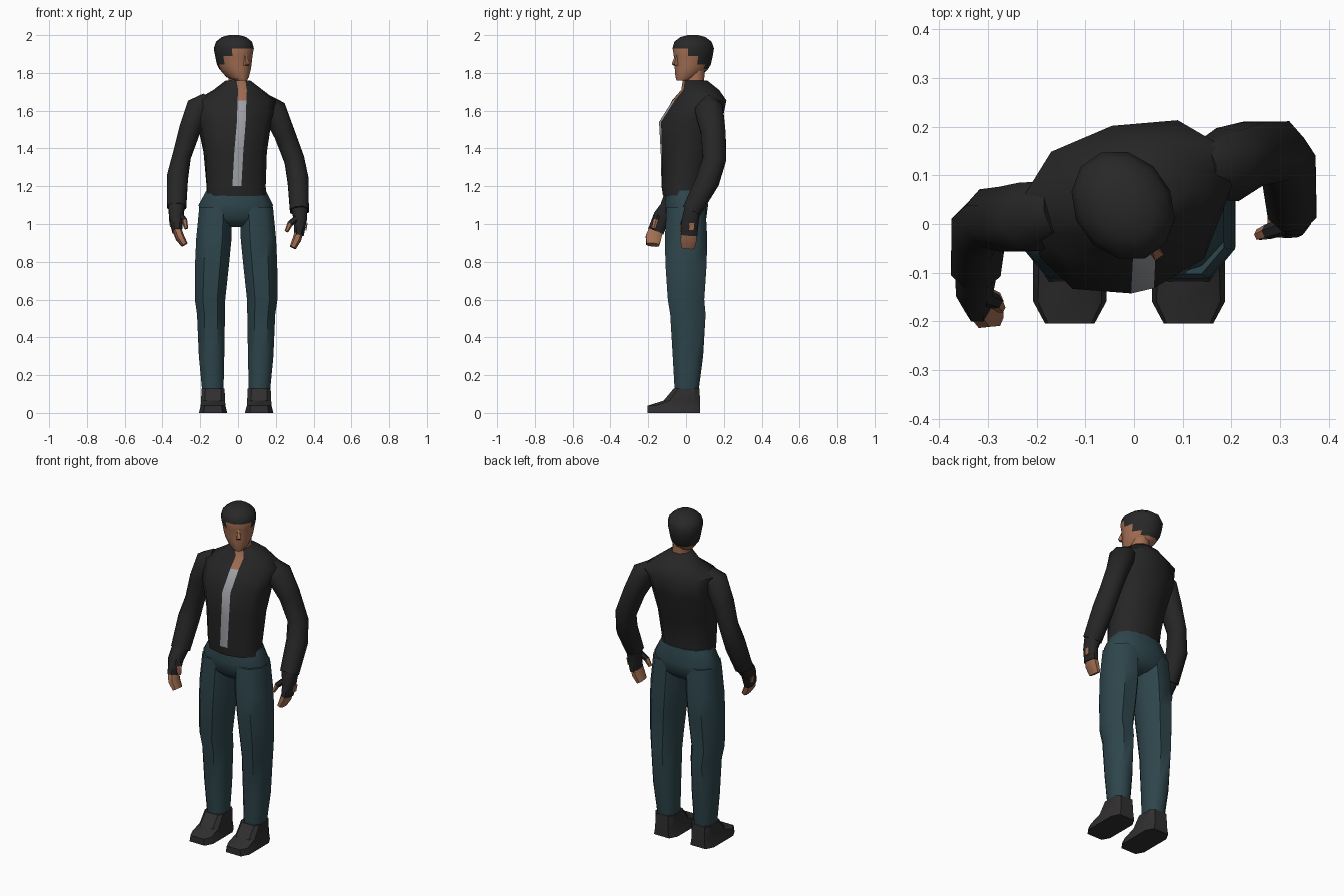
import bpy, bmesh, math
from mathutils import Vector, Matrix


def mat(name, r, g, b):
    m = bpy.data.materials.new(name)
    m.diffuse_color = (r, g, b, 1)
    return m


BLACK = mat("black cloth", 0.019, 0.019, 0.019)
HAIR = mat("dark hair", 0.021, 0.021, 0.021)
SHOE = mat("shoe leather", 0.03, 0.028, 0.028)
TEAL = mat("teal denim", 0.027, 0.060, 0.071)
SKIN = mat("skin", 0.36, 0.155, 0.085)
GREY = mat("grey shirt", 0.36, 0.37, 0.40)


def spow(v, p):
    return math.copysign(abs(v) ** p, v)


def loft(name, rings, mats, sides=8, angles=None, power=1.0, along=False,
         front=None, rule=None, smooth=50):
    """Skin rings of (x, y, z, rx, ry[, twist]); along=True turns them to the path."""
    if angles is None:
        angles = [(k + 0.5) * 360 / sides for k in range(sides)]
    bm = bmesh.new()
    loops = []
    for i, r in enumerate(rings):
        c = Vector(r[:3])
        rot = Matrix.Rotation(math.radians(r[5] if len(r) > 5 else 0), 3, 'Z')
        u, v = rot @ Vector((1, 0, 0)), rot @ Vector((0, 1, 0))
        if along:
            a, b = rings[max(i - 1, 0)], rings[min(i + 1, len(rings) - 1)]
            t = (Vector(b[:3]) - Vector(a[:3])).normalized()
            u = (u - t * u.dot(t)).normalized()
            v = t.cross(u)
        loop = []
        for k, deg in enumerate(angles):
            s, q = math.sin(math.radians(deg)), -math.cos(math.radians(deg))
            px = r[3] * spow(s, power)
            if front and k in (0, len(angles) - 1):
                px = math.copysign(front, s)
            loop.append(bm.verts.new(c + u * px + v * r[4] * spow(q, power)))
        loops.append(loop)
    n = len(angles)
    for a, b in zip(loops, loops[1:]):
        for k in range(n):
            bm.faces.new((a[k], a[(k + 1) % n], b[(k + 1) % n], b[k]))
    bm.faces.new(loops[0])
    bm.faces.new(loops[-1])
    bmesh.ops.recalc_face_normals(bm, faces=bm.faces)
    if rule:
        for f in bm.faces:
            f.material_index = rule(f.calc_center_median())
    me = bpy.data.meshes.new(name)
    bm.to_mesh(me)
    bm.free()
    for m in mats:
        me.materials.append(m)
    ob = bpy.data.objects.new(name, me)
    bpy.context.collection.objects.link(ob)
    bpy.ops.object.select_all(action='DESELECT')
    ob.select_set(True)
    bpy.context.view_layer.objects.active = ob
    bpy.ops.object.shade_smooth_by_angle(angle=math.radians(smooth))
    return ob


# Jacket, twisted so the +x shoulder is further back; narrow front strip is the shirt
jacket = loft("jacket", [
    (-0.008, -0.010, 1.15, 0.162, 0.113, 0),
    (-0.010, -0.015, 1.20, 0.160, 0.115, 2),
    (-0.015, 0.005, 1.38, 0.168, 0.138, 8),
    (-0.020, 0.025, 1.54, 0.195, 0.168, 13),
    (-0.012, 0.068, 1.655, 0.215, 0.138, 14),
    (0.000, 0.075, 1.71, 0.130, 0.098, 14),
    (0.000, 0.050, 1.76, 0.064, 0.064, 14)],
    [BLACK, GREY, SKIN], angles=[8, 42, 75, 105, 145, 180, 215, 255, 285, 318, 352],
    power=0.85, front=0.024)
for p in jacket.data.polygons:
    # the front strip is the face joining the first and last points of each ring
    ks = {v % 11 for v in p.vertices}
    if ks == {0, 10} and p.center.z > 1.18:
        p.material_index = 2 if p.center.z > 1.64 else 1

# Neck
loft("neck", [(0, 0.05, 1.68, 0.055, 0.055), (0, 0.045, 1.75, 0.052, 0.054),
              (-0.01, 0.045, 1.83, 0.055, 0.06)], [SKIN])

# Head built facing forward, then turned toward +x
head = loft("head", [
    (0, -0.060, 1.760, 0.028, 0.040), (0, -0.032, 1.777, 0.052, 0.072),
    (0, -0.008, 1.820, 0.076, 0.097), (0, 0.000, 1.845, 0.084, 0.106),
    (0, 0.004, 1.890, 0.092, 0.113), (0, 0.004, 1.930, 0.100, 0.119),
    (0, 0.002, 1.965, 0.090, 0.107), (0, 0.002, 1.990, 0.060, 0.072),
    (0, 0.002, 2.000, 0.025, 0.030)], [SKIN, HAIR], sides=12,
    rule=lambda c: int(c.z > 1.93 or (c.z > 1.83 and c.y > 0.0)
                       or (c.z > 1.89 and c.y > -0.06)))
nose = loft("nose", [(0, -0.100, 1.838, 0.016, 0.022), (0, -0.110, 1.848, 0.016, 0.024),
                     (0, -0.100, 1.895, 0.008, 0.012)], [SKIN], sides=4)
for ob in (head, nose):
    ob.location = (-0.02, 0.035, 0)
    ob.rotation_euler.z = math.radians(35)

# Hips
loft("hips", [(-0.010, 0.000, 0.985, 0.120, 0.060), (-0.012, 0.002, 1.03, 0.185, 0.108),
              (-0.012, 0.002, 1.10, 0.203, 0.118), (-0.010, 0.000, 1.19, 0.155, 0.104)],
     [TEAL], sides=12, power=0.85)

# Legs and shoes, mirrored about x = -0.01
LEG = [(0.123, 0.003, 0.11, 0.060, 0.067), (0.130, 0.010, 0.30, 0.072, 0.086),
       (0.133, 0.010, 0.52, 0.079, 0.100), (0.138, 0.000, 0.60, 0.086, 0.103),
       (0.128, 0.000, 0.78, 0.096, 0.116), (0.118, 0.000, 0.92, 0.100, 0.120),
       (0.108, 0.000, 1.09, 0.093, 0.110)]
FOOT = [(0.122, -0.065, 0.000, 0.078, 0.145), (0.122, -0.065, 0.038, 0.068, 0.145),
        (0.122, -0.022, 0.065, 0.066, 0.100), (0.122, 0.003, 0.130, 0.063, 0.070)]
for side, s in (("left", -1), ("right", 1)):
    flip = lambda rows: [(s * r[0] - 0.01,) + r[1:] for r in rows]
    loft(side + "_leg", flip(LEG), [TEAL], sides=8, power=0.85)
    loft(side + "_shoe", flip(FOOT), [SHOE], sides=8, power=0.45, smooth=30)

# Sleeves, gloves, fingers and thumbs follow a path for each arm
ARMS = {
    "left": dict(
        sleeve=[(-0.160, 0.030, 1.645, 0.050, 0.060), (-0.212, 0.015, 1.615, 0.068, 0.075),
                (-0.255, 0.010, 1.50, 0.062, 0.072), (-0.298, 0.012, 1.36, 0.053, 0.064),
                (-0.320, -0.015, 1.25, 0.060, 0.066), (-0.325, -0.088, 1.09, 0.055, 0.054)],
        glove=[(-0.325, -0.085, 1.10, 0.046, 0.046), (-0.328, -0.130, 1.04, 0.040, 0.046),
               (-0.322, -0.160, 0.96, 0.027, 0.046)],
        fingers=[(-0.323, -0.158, 0.97, 0.024, 0.040), (-0.308, -0.172, 0.93, 0.024, 0.044),
                 (-0.283, -0.176, 0.89, 0.018, 0.036)],
        thumb=[(-0.310, -0.150, 1.05, 0.018, 0.018), (-0.284, -0.160, 1.02, 0.016, 0.016),
               (-0.274, -0.172, 0.975, 0.010, 0.012)]),
    "right": dict(
        sleeve=[(0.140, 0.110, 1.640, 0.050, 0.060), (0.192, 0.122, 1.600, 0.070, 0.080),
                (0.245, 0.145, 1.48, 0.060, 0.070), (0.298, 0.150, 1.34, 0.058, 0.066),
                (0.318, 0.115, 1.23, 0.060, 0.068), (0.325, 0.030, 1.07, 0.054, 0.055)],
        glove=[(0.325, 0.035, 1.08, 0.046, 0.046), (0.330, 0.022, 1.02, 0.036, 0.048),
               (0.322, 0.016, 0.94, 0.027, 0.047)],
        fingers=[(0.322, 0.016, 0.955, 0.024, 0.042), (0.312, 0.014, 0.92, 0.024, 0.045),
                 (0.290, 0.010, 0.875, 0.018, 0.038)],
        thumb=[(0.310, -0.005, 1.03, 0.018, 0.018), (0.275, -0.016, 1.00, 0.016, 0.016),
               (0.256, -0.022, 0.96, 0.010, 0.012)]),
}
for side, arm in ARMS.items():
    loft(side + "_sleeve", arm["sleeve"], [BLACK], along=True)
    loft(side + "_glove", arm["glove"], [BLACK], along=True, power=0.8)
    loft(side + "_fingers", arm["fingers"], [SKIN], along=True, power=0.7)
    loft(side + "_thumb", arm["thumb"], [BLACK, SKIN], sides=6, along=True,
         rule=lambda c, z=arm["thumb"][1][2]: int(c.z < z))
    # Bare patch on the back of each glove
    x, y, z = arm["glove"][1][:3]
    s = math.copysign(1, x)
    loft(side + "_glove_opening", [(x + s * 0.029, y + 0.006, z - 0.055, 0.004, 0.018),
                                   (x + s * 0.035, y + 0.010, z - 0.015, 0.004, 0.018)],
         [SKIN], sides=4, power=0.6)
